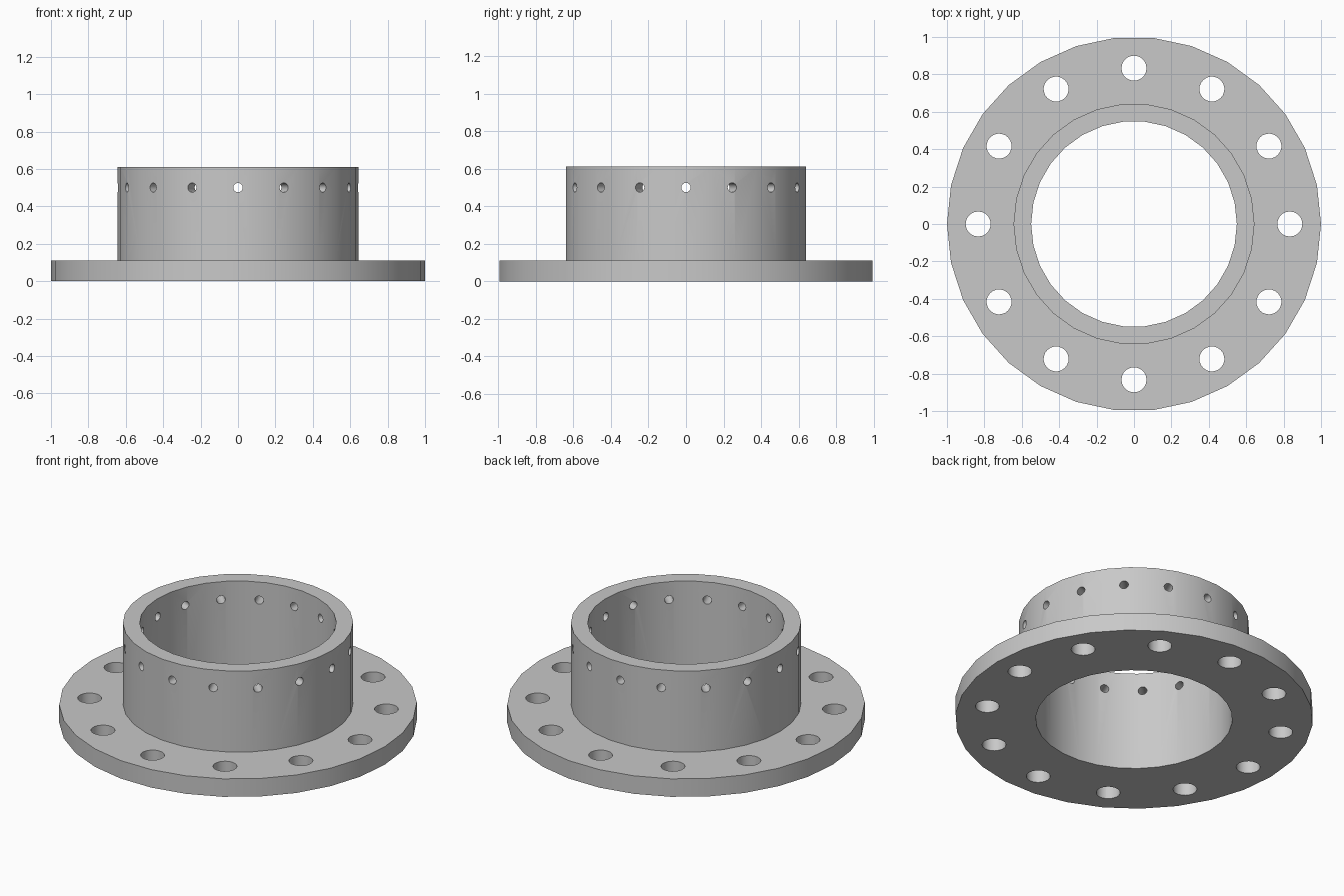
import bpy, bmesh, math
from mathutils import Matrix

cube = bpy.data.objects.get("Cube")
if cube:
    bpy.data.objects.remove(cube, do_unlink=True)

# Main dimensions
SIDES = 30
RIM_R, COLLAR_R, BORE_R = 1.0, 0.644, 0.55
FLANGE_H, TOP_H = 0.111, 0.611

grey = bpy.data.materials.new("plain grey")
grey.use_nodes = True
colour = (0.58, 0.58, 0.58, 1)
grey.diffuse_color = colour
grey.node_tree.nodes["Principled BSDF"].inputs["Base Color"].default_value = colour


def make_object(name, bm):
    bmesh.ops.recalc_face_normals(bm, faces=bm.faces)
    mesh = bpy.data.meshes.new(name)
    bm.to_mesh(mesh)
    bm.free()
    mesh.materials.append(grey)
    obj = bpy.data.objects.new(name, mesh)
    bpy.context.collection.objects.link(obj)
    return obj


def lathe(name, profile):
    """Turn a closed (radius, height) profile around the z axis."""
    bm = bmesh.new()
    rings = []
    for i in range(SIDES):
        a = math.tau * i / SIDES
        rings.append([bm.verts.new((r * math.cos(a), r * math.sin(a), z))
                      for r, z in profile])
    n = len(profile)
    for i in range(SIDES):
        here, there = rings[i], rings[(i + 1) % SIDES]
        for j in range(n):
            k = (j + 1) % n
            bm.faces.new((here[j], there[j], there[k], here[k]))
    return make_object(name, bm)


def drill_ring(name, count, radius, length, ring_r, z, sides, radial):
    """A ring of drill cylinders, upright or pointing outwards."""
    bm = bmesh.new()
    tilt = Matrix.Rotation(math.pi / 2 if radial else 0, 4, 'Y')
    for i in range(count):
        place = (Matrix.Rotation(math.tau * i / count, 4, 'Z')
                 @ Matrix.Translation((ring_r, 0, z)) @ tilt)
        bmesh.ops.create_cone(bm, cap_ends=True, segments=sides, radius1=radius,
                              radius2=radius, depth=length, matrix=place)
    obj = make_object(name, bm)
    obj.hide_render = True
    return obj


# Flange and collar turned as one solid
body = lathe("flanged_collar", [
    (BORE_R, 0), (RIM_R, 0), (RIM_R, FLANGE_H),
    (COLLAR_R, FLANGE_H), (COLLAR_R, TOP_H), (BORE_R, TOP_H)])

# Bolt holes through the flange, small holes through the collar wall
drills = [
    drill_ring("bolt_hole_drill", 12, 0.067, 0.4, 0.833, FLANGE_H / 2, 20, False),
    drill_ring("wall_hole_drill", 16, 0.025, 0.3, 0.6, 0.5, 16, True)]

bpy.ops.object.select_all(action='DESELECT')
body.select_set(True)
bpy.context.view_layer.objects.active = body
for drill in drills:
    cut = body.modifiers.new(drill.name, 'BOOLEAN')
    cut.operation = 'DIFFERENCE'
    cut.solver = 'EXACT'
    cut.object = drill
    bpy.ops.object.modifier_apply(modifier=cut.name)
    bpy.data.objects.remove(drill, do_unlink=True)

bpy.ops.object.shade_smooth_by_angle(angle=math.radians(30))
